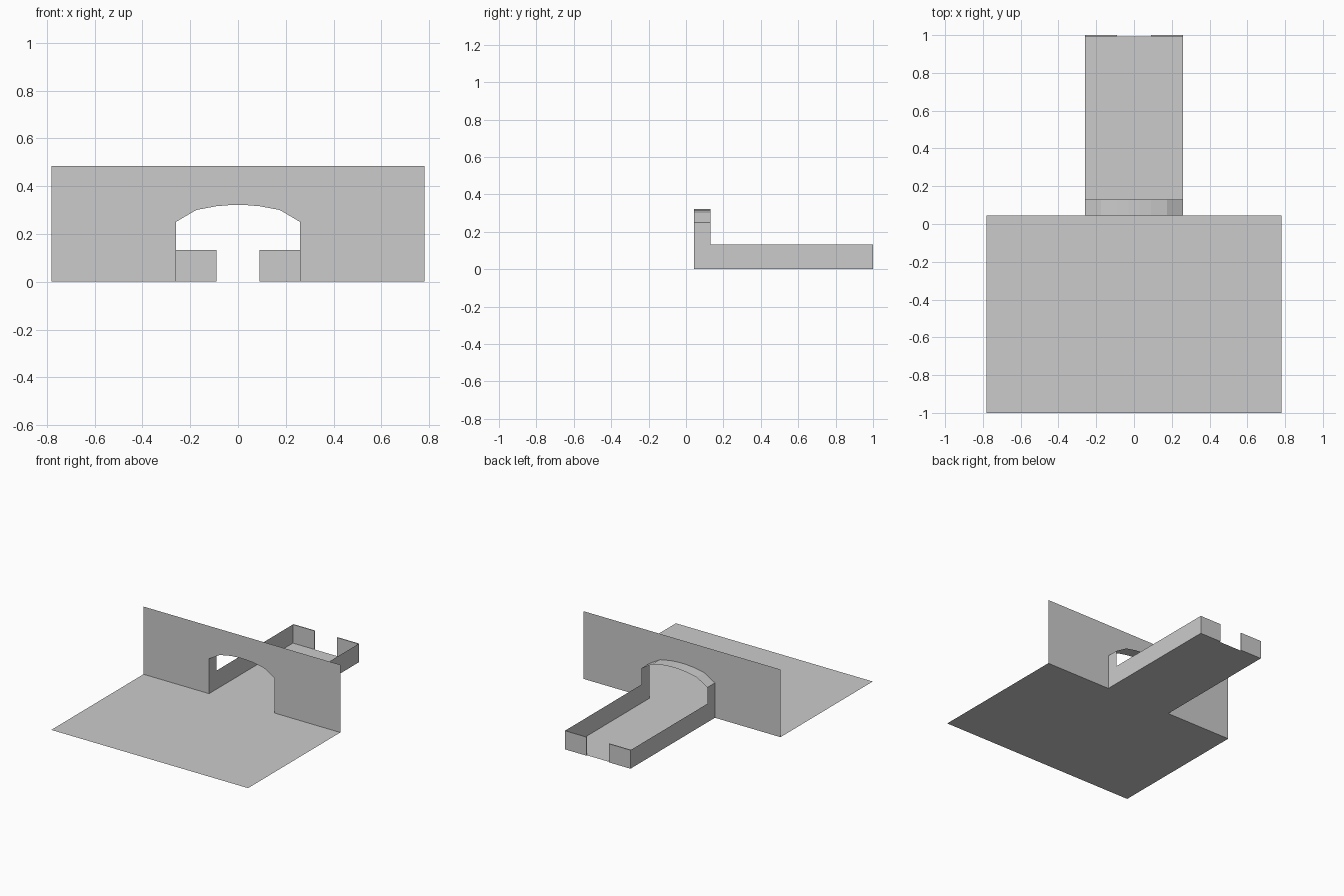
import bpy

if "Cube" in bpy.data.objects:
    bpy.data.objects.remove(bpy.data.objects["Cube"])

W, H = 0.78, 0.485          # half width and height of the main wall
R = 0.26                    # half width of the passage
Y0, Y1, Y2, Y3 = 0.044, 0.13, 0.993, 1.0
LOW = 0.133                 # height of the low side walls
HALF_ARCH = [(R, 0.25), (0.175, 0.30), (0.09, 0.316), (0.03, 0.321)]
ARCH = [(-x, z) for x, z in HALF_ARCH] + HALF_ARCH[::-1]


def make(name, verts, faces):
    mesh = bpy.data.meshes.new(name)
    mesh.from_pydata(verts, [], faces)
    mesh.update()
    obj = bpy.data.objects.new(name, mesh)
    bpy.context.collection.objects.link(obj)
    return obj


def sheet(name, verts):
    return make(name, verts, [list(range(len(verts)))])


# Main floor and passage floor
sheet("main_floor", [(-W, -1, 0), (W, -1, 0), (W, Y0, 0), (-W, Y0, 0)])
sheet("passage_floor", [(-R, Y0, 0), (R, Y0, 0), (R, Y2, 0), (-R, Y2, 0)])

# Back wall: two side panels and strips above the arched opening
verts = [(-W, Y0, 0), (-R, Y0, 0), (-R, Y0, H), (-W, Y0, H),
         (R, Y0, 0), (W, Y0, 0), (W, Y0, H), (R, Y0, H)]
faces = [(0, 1, 2, 3), (4, 5, 6, 7)]
for (xa, za), (xb, zb) in zip(ARCH, ARCH[1:]):
    n = len(verts)
    verts += [(xa, Y0, za), (xb, Y0, zb), (xb, Y0, H), (xa, Y0, H)]
    faces.append((n, n + 1, n + 2, n + 3))
wall = make("arched_wall", verts, faces)

# Merge the strips into one clean surface
import bmesh
bm = bmesh.new()
bm.from_mesh(wall.data)
bmesh.ops.remove_doubles(bm, verts=bm.verts, dist=0.0001)
bmesh.ops.dissolve_limit(bm, angle_limit=0.01, verts=bm.verts, edges=bm.edges)
bm.to_mesh(wall.data)
bm.free()

# Faceted arch roof
verts = [(x, y, z) for y in (Y0, Y1) for x, z in ARCH]
n = len(ARCH)
make("arch_roof", verts, [(i, i + 1, n + i + 1, n + i) for i in range(n - 1)])

# Stepped passage walls and end posts on both sides
for s, side in ((-1, "left"), (1, "right")):
    sheet(side + "_passage_wall", [(s * R, y, z) for y, z in (
        (Y0, 0), (Y2, 0), (Y2, LOW), (Y1, LOW), (Y1, 0.25), (Y0, 0.25))])
    a, b = sorted((s * R, s * 0.09))
    verts = [(x, y, z) for x in (a, b) for y in (Y2, Y3) for z in (0, LOW)]
    make(side + "_end_panel", verts,
         [(0, 1, 3, 2), (4, 6, 7, 5), (0, 4, 5, 1),
          (2, 3, 7, 6), (0, 2, 6, 4), (1, 5, 7, 3)])
